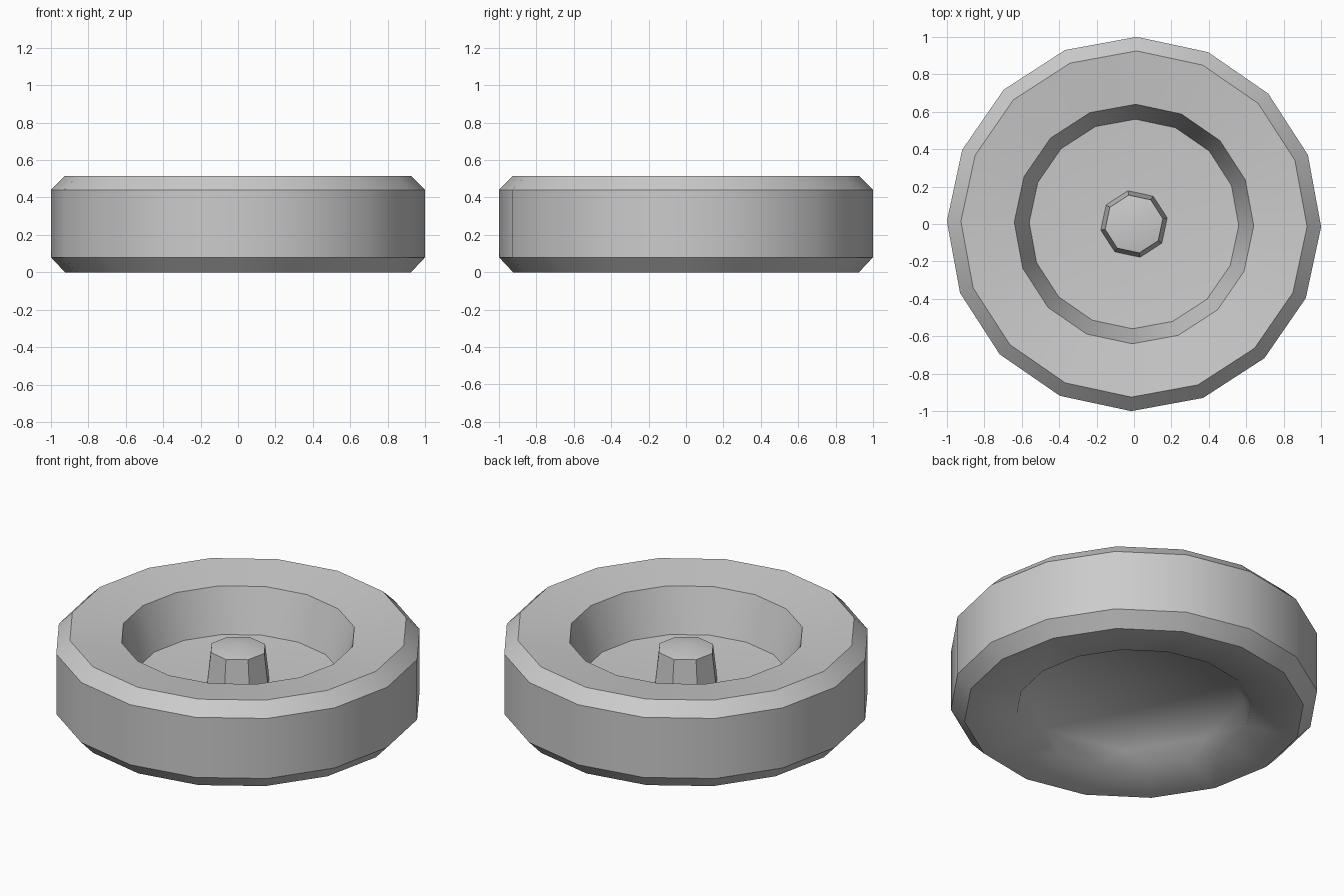
import bpy, bmesh
from math import sin, cos, radians

default = bpy.data.objects.get("Cube")
if default:
    bpy.data.objects.remove(default, do_unlink=True)

grey = bpy.data.materials.new("plain grey")
grey.use_nodes = True
grey.diffuse_color = (0.6, 0.6, 0.6, 1)
grey.node_tree.nodes["Principled BSDF"].inputs["Base Color"].default_value = grey.diffuse_color


def ring(bm, sides, radius, z, phase):
    angles = [radians(phase + 360 * i / sides) for i in range(sides)]
    return [bm.verts.new((radius * cos(a), radius * sin(a), z)) for a in angles]


def bridge(bm, a, b):
    n = len(a)
    for i in range(n):
        j = (i + 1) % n
        bm.faces.new((a[i], a[j], b[j], b[i]))


def cap(bm, loop, z):
    tip = bm.verts.new((0, 0, z))
    for i, v in enumerate(loop):
        bm.faces.new((v, loop[(i + 1) % len(loop)], tip))


def lathe(bm, profile, sides, phase):
    rings = [ring(bm, sides, r, z, phase) for r, z in profile]
    for a, b in zip(rings, rings[1:]):
        bridge(bm, a, b)
    return rings


def finish(bm, name, soft=lambda edge: False):
    bmesh.ops.recalc_face_normals(bm, faces=bm.faces)
    for f in bm.faces:
        f.smooth = True
    for e in bm.edges:
        e.smooth = soft(e) or e.calc_face_angle(0) < radians(32)
    mesh = bpy.data.meshes.new(name)
    bm.to_mesh(mesh)
    bm.free()
    mesh.materials.append(grey)
    obj = bpy.data.objects.new(name, mesh)
    bpy.context.collection.objects.link(obj)
    return obj


# Wheel body: underside lip, chamfered tread, upper lip, recess wall
TURN = -0.85
bm = bmesh.new()
rings = lathe(bm, [(0.64, 0.03), (0.925, 0), (1, 0.08), (1, 0.44),
                   (0.925, 0.515), (0.64, 0.48), (0.56, 0.225)], 16, TURN)
# Dished upper floor
cap(bm, rings[-1], 0.19)
# Underside recess: eight-sided floor joined to the sixteen-sided lip
lip = rings[0]
floor = ring(bm, 8, 0.6, 0.11, TURN + 11.25)
for i in range(8):
    a, b, c = lip[2 * i], lip[2 * i + 1], lip[(2 * i + 2) % 16]
    bm.faces.new((a, b, floor[i]))
    bm.faces.new((b, c, floor[(i + 1) % 8], floor[i]))
cap(bm, floor, 0.11)
finish(bm, "wheel_body",
       lambda e: all(v.co.z < 0.15 and v.co.xy.length < 0.7 for v in e.verts))

# Centre hub
bm = bmesh.new()
hub = lathe(bm, [(0.182, 0.19), (0.157, 0.40)], 8, TURN + 11.25)
cap(bm, hub[-1], 0.43)
finish(bm, "centre_hub")
